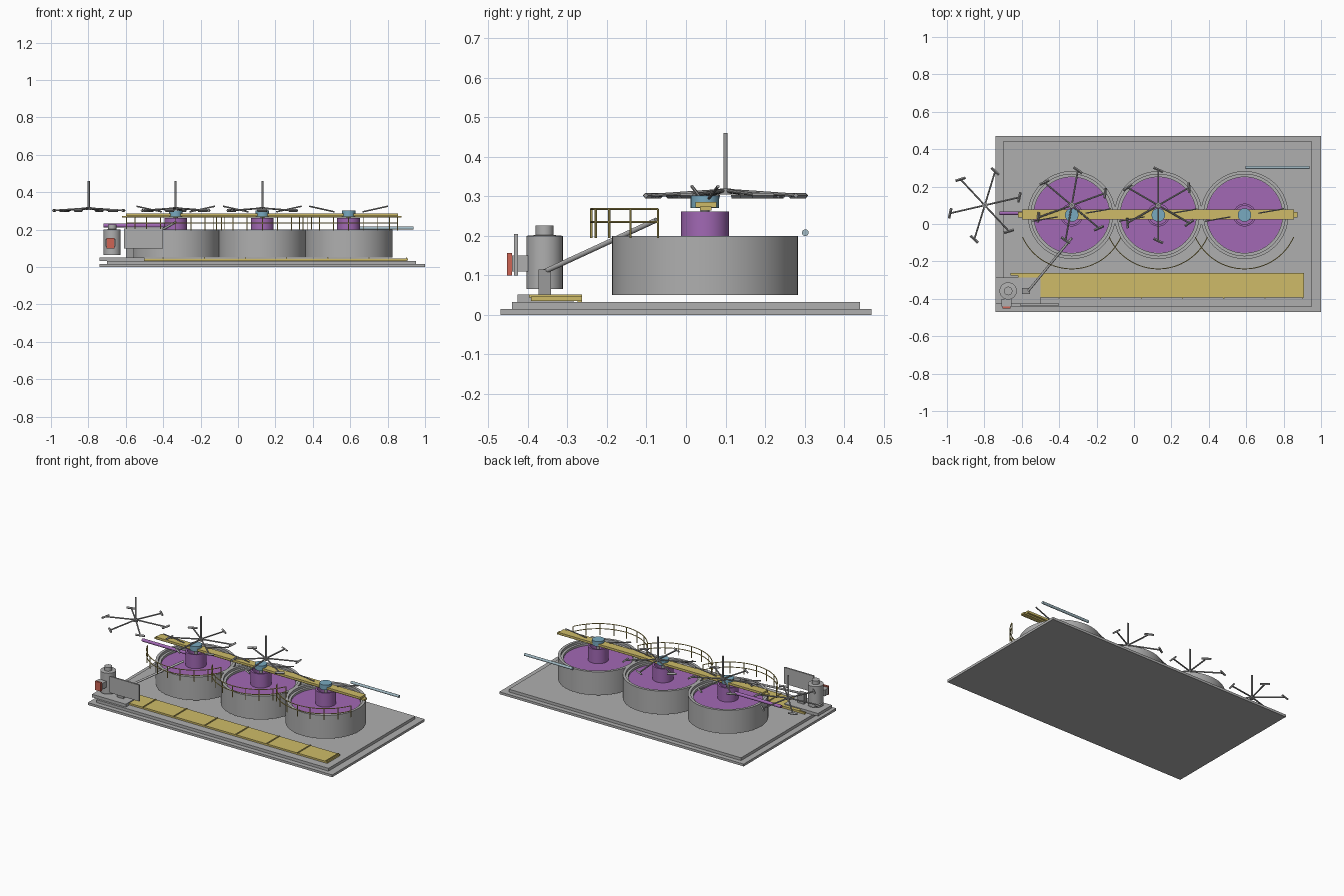
import bpy, bmesh
from math import sin, cos, radians, pi
from mathutils import Vector

cube = bpy.data.objects.get("Cube")
if cube:
    bpy.data.objects.remove(cube, do_unlink=True)


def material(name, r, g, b):
    m = bpy.data.materials.new(name)
    m.use_nodes = True
    m.diffuse_color = (r, g, b, 1)
    m.node_tree.nodes["Principled BSDF"].inputs["Base Color"].default_value = (r, g, b, 1)
    return m


GREY = material("concrete_grey", .43, .43, .43)
STEEL = material("steel_grey", .33, .33, .33)
PURPLE = material("liquid_purple", .36, .14, .46)
YELLOW = material("walkway_yellow", .62, .50, .14)
BLUE = material("motor_blue", .19, .40, .53)
PALE = material("pipe_pale_blue", .36, .49, .55)
RED = material("valve_red", .62, .13, .09)


def finish(bm, name, mat, smooth=False):
    bmesh.ops.recalc_face_normals(bm, faces=bm.faces)
    mesh = bpy.data.meshes.new(name)
    bm.to_mesh(mesh)
    bm.free()
    mesh.materials.append(mat)
    ob = bpy.data.objects.new(name, mesh)
    bpy.context.collection.objects.link(ob)
    if smooth:
        bpy.ops.object.select_all(action='DESELECT')
        ob.select_set(True)
        bpy.context.view_layer.objects.active = ob
        bpy.ops.object.shade_smooth_by_angle(angle=radians(35))
    return ob


def box(name, mat, x, y, z):
    bm = bmesh.new()
    bmesh.ops.create_cube(bm, size=1)
    for v in bm.verts:
        v.co = [(a + b) / 2 + c * (b - a) for c, (a, b) in zip(v.co, (x, y, z))]
    return finish(bm, name, mat)


def lathe(name, mat, x, y, profile, closed=False, steps=64):
    """Spin a list of (radius, z) points about a vertical axis."""
    bm = bmesh.new()
    verts = [bm.verts.new((r, 0, z)) for r, z in profile]
    pairs = list(zip(verts, verts[1:])) + ([(verts[-1], verts[0])] if closed else [])
    edges = [bm.edges.new(p) for p in pairs]
    bmesh.ops.spin(bm, geom=verts + edges, axis=(0, 0, 1), cent=(0, 0, 0),
                   angle=2 * pi, steps=steps)
    bmesh.ops.remove_doubles(bm, verts=bm.verts, dist=1e-5)
    bmesh.ops.translate(bm, verts=bm.verts, vec=(x, y, 0))
    return finish(bm, name, mat, True)


def drum(name, mat, x, y, r, z0, z1):
    return lathe(name, mat, x, y, [(0, z0), (r, z0), (r, z1), (0, z1)], steps=32)


def add_rod(bm, a, b, r, sides=12):
    a, b = Vector(a), Vector(b)
    d = b - a
    mat = d.to_track_quat('Z', 'Y').to_matrix().to_4x4()
    mat.translation = (a + b) / 2
    bmesh.ops.create_cone(bm, cap_ends=True, segments=sides, radius1=r, radius2=r,
                          depth=d.length, matrix=mat)


def rods(name, mat, segments, r, sides=12):
    bm = bmesh.new()
    for a, b in segments:
        add_rod(bm, a, b, r, sides)
    return finish(bm, name, mat, sides > 4)


# Foundation
box("foundation_slab", GREY, (-.74, 1), (-.47, .47), (0, .015))
box("foundation_step", GREY, (-.70, .953), (-.44, .44), (.015, .033))

# Tanks with liquid, feed well, motor and curved guard rail
TANK_Y = .048
TANKS = {"left_end": .591, "middle": .13, "right_end": -.333}
for side, x in TANKS.items():
    lathe(side + "_tank", GREY, x, TANK_Y,
          [(0, .05), (.235, .05), (.235, .2), (.218, .2), (.218, .185), (.203, .185),
           (.203, .165), (0, .165)])
    drum(side + "_liquid", PURPLE, x, TANK_Y, .203, .166, .172)
    lathe(side + "_feed_well", PURPLE, x, TANK_Y,
          [(.061, .172), (.061, .262), (.05, .262), (.05, .172)], closed=True, steps=40)
    drum(side + "_drive_shaft", STEEL, x, TANK_Y, .011, .172, .275)
    drum(side + "_motor", BLUE, x, TANK_Y, .036, .27, .302)
    rods(side + "_drive_braces", STEEL,
         [((x + s * .21, TANK_Y + s * .033, .325), (x + s * .075, TANK_Y + s * .01, .295))
          for s in (-1, 1)], .004, 6)

    # Guard rail
    def rail_point(a, z):
        return (x + .288 * cos(radians(a)), TANK_Y + .288 * sin(radians(a)), z)
    angles = [204.4 + 16.4 * i for i in range(9)]
    rods(side + "_rail_posts", YELLOW,
         [(rail_point(a, .195), rail_point(a, .268)) for a in angles], .0028, 6)
    arc = [204.4 + 4.1 * i for i in range(33)]
    rods(side + "_rail_bars", YELLOW,
         [(rail_point(a, z), rail_point(b, z)) for z in (.235, .268)
          for a, b in zip(arc, arc[1:])], .0028, 6)

# Bridge over the tanks
box("bridge_deck", YELLOW, (-.6, .855), (TANK_Y - .024, TANK_Y + .029), (.272, .286))
box("bridge_beam", YELLOW, (-.62, .875), (TANK_Y - .012, TANK_Y + .016), (.264, .274))

# Ground walkway with cross ribs
box("walkway_deck", YELLOW, (-.62, .91), (-.393, -.263), (.035, .046))
box("walkway_end_beam", YELLOW, (-.66, .90), (-.275, -.263), (.033, .044))
for i in range(7):
    x = -.40 + .22 * i - (.02 if i == 6 else 0)
    box("walkway_rib", YELLOW, (x - .003, x + .003), (-.397, -.263), (.044, .051))

# Rotors with six sloping arms and tip vanes
for n, (x, turn) in enumerate([(-.798, 13), (-.333, 20), (.13, 30)]):
    y = .1
    arms, vanes = [], []
    for k in range(6):
        a = radians(turn + 60 * k)
        u = Vector((cos(a), sin(a), 0))
        t = Vector((-sin(a), cos(a), 0))
        hub = Vector((x, y, .315))
        tip = hub + u * .19 - Vector((0, 0, .013))
        arms.append((hub, tip))
        vanes.append((tip - t * .025 - u * .012, tip + t * .025 + u * .012))
    rods("rotor_arms", STEEL, arms, .0045, 8)
    rods("rotor_vanes", STEEL, vanes, .007, 4)
    drum("rotor_hub", STEEL, x, y, .014, .305, .32)
    drum("rotor_mast", STEEL, x, y, .0055, .31, .46)

# Dosing station
box("skid_plate", GREY, (-.74, -.5), (-.427, -.285), (.033, .052))
lathe("dosing_vessel", GREY, -.673, -.358,
      [(0, .065), (.046, .065), (.046, .2), (.023, .202), (.023, .226), (0, .226)], steps=40)
box("dosing_pump", STEEL, (-.6, -.555), (-.374, -.342), (.052, .115))
rods("dosing_pipe", GREY, [((-.565, -.357, .11), (-.333, -.075, .24))], .0065)
box("control_panel", GREY, (-.61, -.4), (-.435, -.425), (.1, .205))
box("valve_mount", GREY, (-.708, -.655), (-.44, -.4), (.11, .15))
box("valve_box", RED, (-.702, -.66), (-.453, -.44), (.1, .156))

# Feed and outlet pipes
rods("feed_pipe", PURPLE, [((-.72, .058, .222), (-.39, .058, .222))], .01, 16)
rods("outlet_pipe", PALE, [((.595, .302, .208), (.937, .302, .208))], .0085, 16)
